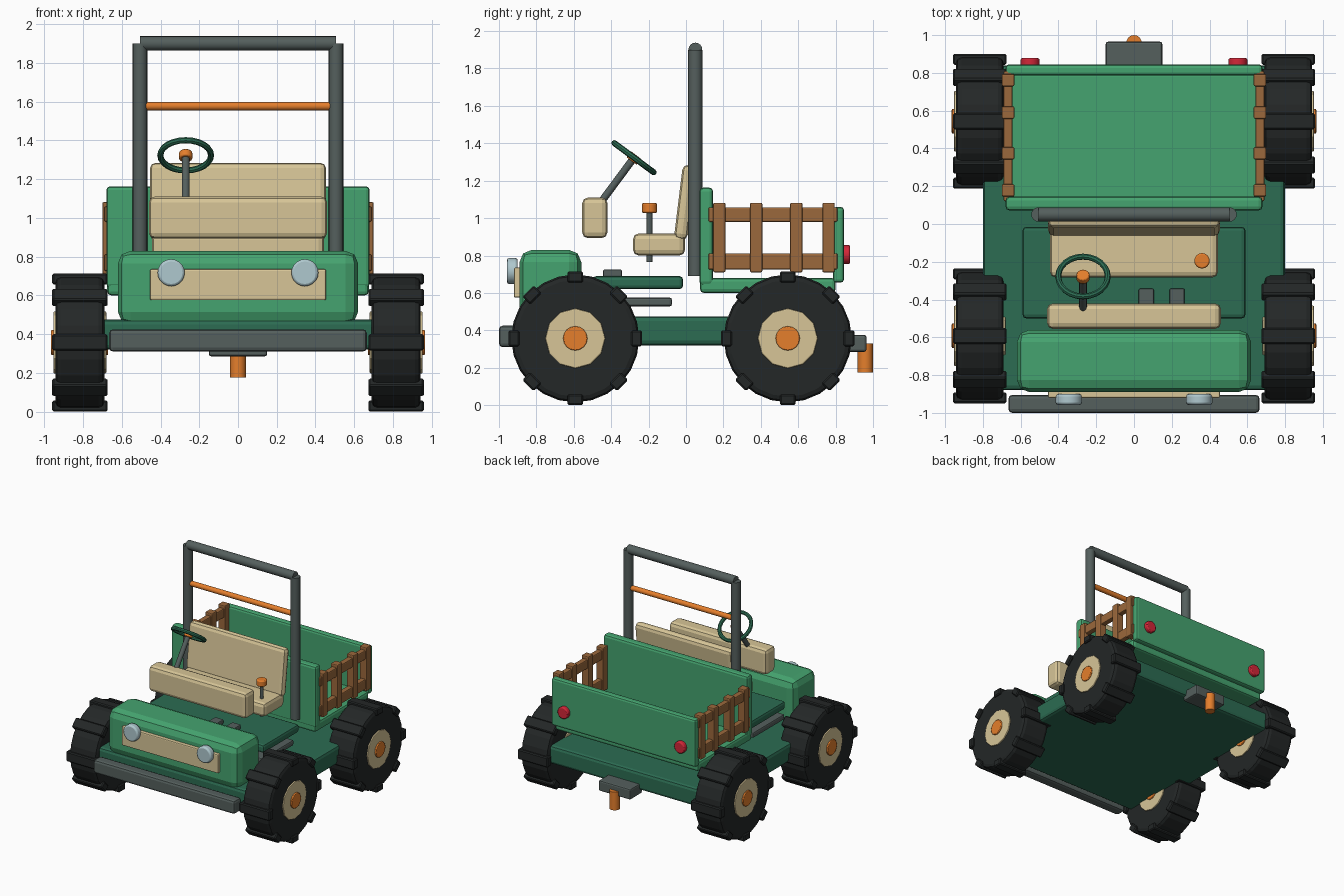
import bpy, bmesh, math
from mathutils import Vector, Matrix

if "Cube" in bpy.data.objects:
    bpy.data.objects.remove(bpy.data.objects["Cube"])


def mat(name, r, g, b):
    m = bpy.data.materials.new(name)
    m.diffuse_color = (r, g, b, 1)
    m.use_nodes = True
    m.node_tree.nodes["Principled BSDF"].inputs["Base Color"].default_value = m.diffuse_color
    return m


GREEN = mat("green", 0.06, 0.37, 0.16)
DARK = mat("dark_green", 0.025, 0.15, 0.085)
CREAM = mat("cream", 0.68, 0.56, 0.31)
ORANGE = mat("orange", 0.78, 0.21, 0.025)
WOOD = mat("wood", 0.33, 0.14, 0.045)
RUBBER = mat("rubber", 0.017, 0.02, 0.02)
STEEL = mat("steel", 0.09, 0.115, 0.11)
RED = mat("red", 0.65, 0.02, 0.04)
GLASS = mat("glass", 0.43, 0.58, 0.62)


def finish(name, bm, m, bevel=0.0, segs=2, smooth=False):
    me = bpy.data.meshes.new(name)
    bm.to_mesh(me)
    bm.free()
    me.materials.append(m)
    if smooth:
        me.shade_smooth()
        me.set_sharp_from_angle(angle=math.radians(35))
    ob = bpy.data.objects.new(name, me)
    bpy.context.collection.objects.link(ob)
    if bevel:
        b = ob.modifiers.new("bevel", "BEVEL")
        b.width, b.segments = bevel, segs
        b.limit_method = "ANGLE"
        b.angle_limit = math.radians(40)
    return ob


def box(name, x, y, z, m, bevel=0.015, segs=2):
    """Box from (min, max) ranges."""
    bm = bmesh.new()
    size = [r[1] - r[0] for r in (x, y, z)]
    mid = [(r[0] + r[1]) / 2 for r in (x, y, z)]
    bmesh.ops.create_cube(bm, size=1, matrix=Matrix.Translation(mid) @ Matrix.Diagonal((*size, 1)))
    return finish(name, bm, m, bevel, segs)


def rod(name, a, b, r, m, sides=16, bevel=0.0, smooth=True):
    """Cylinder between two points."""
    a, b = Vector(a), Vector(b)
    d = b - a
    rot = Vector((0, 0, 1)).rotation_difference(d).to_matrix().to_4x4()
    bm = bmesh.new()
    bmesh.ops.create_cone(bm, cap_ends=True, segments=sides, radius1=r, radius2=r, depth=d.length,
                          matrix=Matrix.Translation((a + b) / 2) @ rot)
    return finish(name, bm, m, bevel, 2, smooth)


# chassis, floor and under-floor rails
box("chassis", (-0.80, 0.80), (-0.88, 0.84), (0.32, 0.475), DARK, 0.025)
box("cab_floor", (-0.59, 0.59), (-0.50, -0.015), (0.62, 0.69), DARK, 0.02)

# hood, grille and bumper
box("hood", (-0.62, 0.62), (-0.89, -0.56), (0.45, 0.83), GREEN, 0.065)
box("grille", (-0.455, 0.455), (-0.92, -0.87), (0.575, 0.735), CREAM, 0.008)
box("front_bumper", (-0.665, 0.665), (-1.0, -0.905), (0.31, 0.425), STEEL, 0.02)

# dashboard and seat
box("dashboard", (-0.46, 0.46), (-0.555, -0.42), (0.893, 1.11), CREAM, 0.03)
box("seat_cushion", (-0.445, 0.445), (-0.283, -0.005), (0.80, 0.918), CREAM, 0.03)
back = box("seat_back", (-0.455, 0.455), (-0.036, 0.036), (-0.20, 0.20), CREAM, 0.03)
back.location = (0, -0.005, 1.085)
back.rotation_euler.x = -math.radians(7)

# pedals
for i, x in enumerate((0.065, 0.228)):
    box(f"pedal_{i}", (x - 0.04, x + 0.04), (-0.444, -0.342), (0.685, 0.725), STEEL, 0.008)

# steering column, wheel and hub
axis = Vector((0, 0.175, 0.236)).normalized()
centre = Vector((-0.27, -0.278, 1.323))
rod("steering_column", centre - axis * 0.30, centre, 0.02, STEEL)
rod("steering_hub", centre - axis * 0.022, centre + axis * 0.018, 0.035, ORANGE, bevel=0.006)
tilt = Vector((0, 0, 1)).rotation_difference(axis).to_matrix().to_4x4()
bm = bmesh.new()
ring = bmesh.ops.create_circle(bm, segments=8, radius=0.016,
                               matrix=Matrix.Translation((0.131, 0, 0)) @ Matrix.Rotation(math.pi / 2, 4, "X"))
bmesh.ops.spin(bm, geom=ring["verts"] + bm.edges[:], cent=(0, 0, 0), axis=(0, 0, 1),
               angle=2 * math.pi, steps=24, use_merge=True)
bmesh.ops.remove_doubles(bm, verts=bm.verts, dist=1e-4)
bmesh.ops.recalc_face_normals(bm, faces=bm.faces)
bm.transform(Matrix.Translation(centre) @ tilt)
finish("steering_wheel", bm, DARK, smooth=True)

# gear lever
rod("gear_lever", (0.36, -0.195, 0.765), (0.36, -0.195, 1.04), 0.015, STEEL)
rod("gear_knob", (0.36, -0.195, 1.028), (0.36, -0.195, 1.08), 0.041, ORANGE, bevel=0.008)

# roll bar
rod("roll_bar_top", (-0.505, 0.05, 1.901), (0.505, 0.05, 1.901), 0.037, STEEL)
rod("roll_bar_brace", (-0.49, 0.05, 1.577), (0.49, 0.05, 1.577), 0.022, ORANGE)

# cargo bed
box("bed_floor", (-0.675, 0.675), (0.075, 0.80), (0.60, 0.68), GREEN, 0.02)
box("bed_front_panel", (-0.68, 0.68), (0.072, 0.145), (0.64, 1.163), GREEN, 0.02)
box("tailgate", (-0.68, 0.68), (0.785, 0.845), (0.655, 1.06), GREEN, 0.018)

# tow hitch
box("hitch_block", (-0.15, 0.15), (0.80, 0.965), (0.285, 0.375), STEEL, 0.012)
rod("hitch_pin", (0, 0.959, 0.175), (0, 0.959, 0.33), 0.041, ORANGE)
rod("hitch_pin_top", (0, 0.959, 0.30), (0, 0.959, 0.325), 0.041, ORANGE)


def wheel(side, s, end, y):
    z = 0.357
    tag = f"{end}_{side}"
    rod(f"tyre_{tag}", (s * 0.69, y, z), (s * 0.943, y, z), 0.342, RUBBER, 24, 0.03, False)
    rod(f"rim_{tag}", (s * 0.68, y, z), (s * 0.953, y, z), 0.16, CREAM, 12, 0.006, False)
    rod(f"hub_{tag}", (s * 0.67, y, z), (s * 0.965, y, z), 0.065, ORANGE, 16, 0.005)
    # tread lugs
    bm = bmesh.new()
    for k in range(8):
        m = (Matrix.Translation((s * 0.8165, y, z)) @ Matrix.Rotation(k * math.pi / 4, 4, "X")
             @ Matrix.Translation((0, 0, 0.328)) @ Matrix.Diagonal((0.285, 0.085, 0.058, 1)))
        bmesh.ops.create_cube(bm, size=1, matrix=m)
    finish(f"tread_{tag}", bm, RUBBER, 0.008, 1)


# mirrored parts
for side, s in (("left", -1), ("right", 1)):
    wheel(side, s, "front", -0.592)
    wheel(side, s, "rear", 0.544)
    rod(f"roll_bar_post_{side}", (s * 0.506, 0.05, 0.69), (s * 0.506, 0.05, 1.90), 0.038, STEEL)
    rod(f"headlight_{side}", (s * 0.345, -0.957, 0.717), (s * 0.345, -0.90, 0.717), 0.07, GLASS, 20, 0.012)
    rod(f"tail_light_{side}", (s * 0.55, 0.83, 0.805), (s * 0.55, 0.878, 0.805), 0.05, RED, 16, 0.008)
    xr = sorted((s * 0.45, s * 0.58))
    box(f"floor_rail_{side}", xr, (-0.50, -0.075), (0.528, 0.575), STEEL, 0.012)
    # slatted wooden bed side
    xr = sorted((s * 0.643, s * 0.69))
    box(f"bed_top_rail_{side}", xr, (0.12, 0.81), (0.98, 1.058), WOOD, 0.008)
    box(f"bed_bottom_rail_{side}", xr, (0.12, 0.81), (0.725, 0.812), WOOD, 0.008)
    xr = sorted((s * 0.633, s * 0.70))
    for i, y in enumerate((0.178, 0.375, 0.59, 0.762)):
        box(f"bed_slat_{side}_{i}", xr, (y - 0.033, y + 0.033), (0.71, 1.082), WOOD, 0.008)
